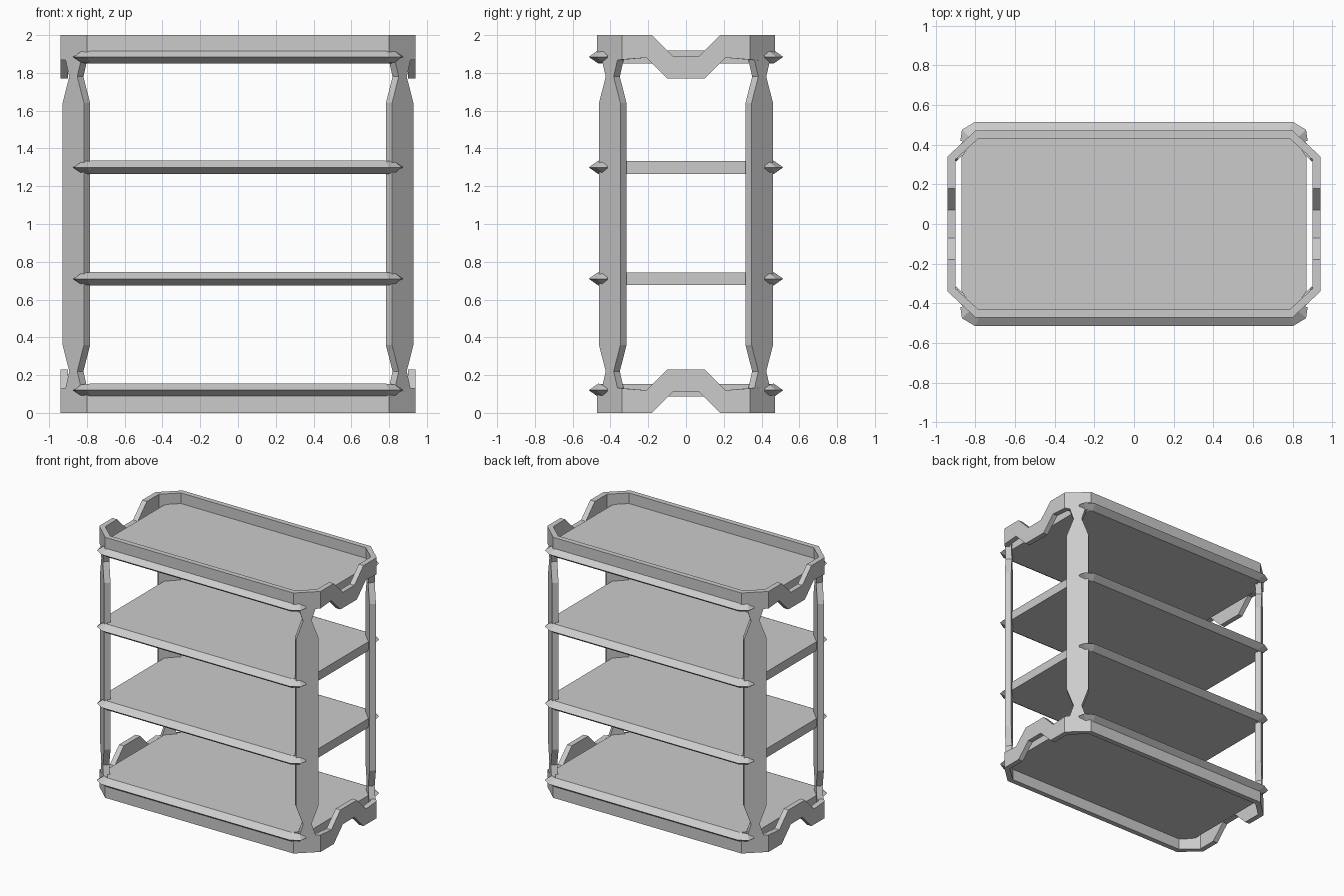
import bpy
import bmesh
from mathutils import Vector

cube = bpy.data.objects.get("Cube")
if cube:
    bpy.data.objects.remove(cube, do_unlink=True)

grey = bpy.data.materials.new("light_grey")
grey.use_nodes = True
grey.diffuse_color = (0.6, 0.6, 0.6, 1)
grey.node_tree.nodes["Principled BSDF"].inputs["Base Color"].default_value = (0.6, 0.6, 0.6, 1)


def loft(name, sections, closed=False):
    """Skin a list of equal-length sections; cap the ends unless closed."""
    bm = bmesh.new()
    rows = [[bm.verts.new(p) for p in s] for s in sections]
    n = len(rows[0])
    for i in range(len(rows) if closed else len(rows) - 1):
        a, b = rows[i], rows[(i + 1) % len(rows)]
        for k in range(n):
            bm.faces.new((a[k], a[(k + 1) % n], b[(k + 1) % n], b[k]))
    if not closed:
        bm.faces.new(rows[0])
        bm.faces.new(rows[-1])
    bmesh.ops.recalc_face_normals(bm, faces=bm.faces)
    mesh = bpy.data.meshes.new(name)
    bm.to_mesh(mesh)
    bm.free()
    mesh.materials.append(grey)
    obj = bpy.data.objects.new(name, mesh)
    bpy.context.collection.objects.link(obj)
    return obj


def around(quarter, flip):
    """Mirror a quarter loop into a full loop, in order."""
    back = quarter[::-1]
    return (quarter + [flip(q, -1, 1) for q in back]
            + [flip(q, -1, -1) for q in quarter] + [flip(q, 1, -1) for q in back])


def flip_section(section, sx, sy):
    return [(x * sx, y * sy, z) for x, y, z in section]


# Rims: chamfered loops whose ends dip (top) or arch (bottom) into a handle
X, XI = 0.94, 0.90
quarter = [
    [(X, .07, 1.89), (X, .10, 1.77), (XI, .10, 1.77), (XI, .07, 1.89)],
    [(X, .18, 2.0), (X, .21, 1.88), (XI, .21, 1.88), (XI, .18, 2.0)],
    [(X, .34, 2.0), (X, .34, 1.87), (XI, .325, 1.87), (XI, .325, 2.0)],
    [(.80, .47, 2.0), (.80, .47, 1.86), (.785, .43, 1.86), (.785, .43, 2.0)],
]
rim = around(quarter, flip_section)
loft("top_rim", rim, closed=True)
loft("bottom_rim", [[(x, y, 2 - z) for x, y, z in s] for s in rim], closed=True)

# Shelves with wedge-shaped edge bars that hook round the corners
plan = around([(.868, .34), (.785, .465)], lambda p, sx, sy: (p[0] * sx, p[1] * sy))
bar_end = [((.875, .42), (.85, .41), .012),
           ((.867, .475), (.83, .44), .03),
           ((.80, .515), (.78, .465), .035)]
for level, z in enumerate((0.12, 0.71, 1.30, 1.885), 1):
    loft(f"shelf_{level}", [[(x, y, z + h) for x, y in plan] for h in (-.034, .034)])
    for side, sy in (("front", -1), ("back", 1)):
        half = [[(r[0], r[1] * sy, z), (i[0], i[1] * sy, z + h), (i[0], i[1] * sy, z - h)]
                for r, i, h in bar_end]
        other = [flip_section(s, -1, 1) for s in half[::-1]]
        loft(f"{side}_edge_bar_{level}", half + other)

# Corner posts: diagonal plates, pinched near both ends
upper = [(1.64, .08), (1.78, .03), (1.89, .065)]
profile = [(2 - z, w) for z, w in upper[::-1]] + upper
centre = Vector((.872, .404, 0))
along = Vector((1, -1, 0)).normalized()
inward = Vector((-1, -1, 0)).normalized() * .046
for side, sy in (("front", -1), ("back", 1)):
    for hand, sx in (("right", -1), ("left", 1)):
        sections = []
        for z, w in profile:
            c = centre + Vector((0, 0, z))
            ring = [c + along * w, c - along * w,
                    c - along * w + inward, c + along * w + inward]
            sections.append(flip_section(ring, sx, sy))
        loft(f"{side}_{hand}_post", sections)
